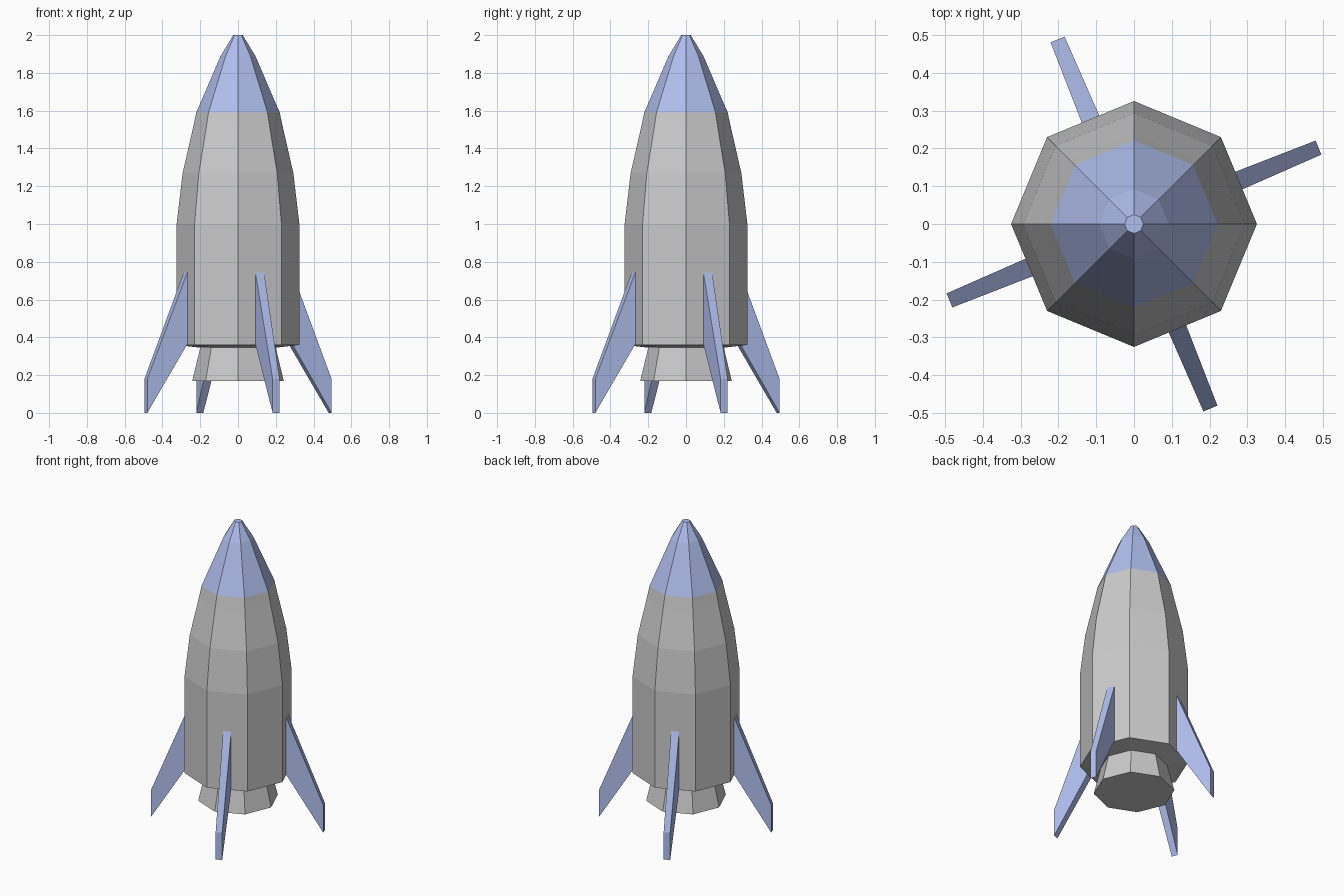
import bpy, bmesh
from math import cos, sin, pi

if "Cube" in bpy.data.objects:
    bpy.data.objects.remove(bpy.data.objects["Cube"])

SIDES = 8


def material(name, color):
    m = bpy.data.materials.new(name)
    m.diffuse_color = (*color, 1)
    m.use_nodes = True
    m.node_tree.nodes["Principled BSDF"].inputs["Base Color"].default_value = m.diffuse_color
    return m


def finish(bm, name, mat=None):
    me = bpy.data.meshes.new(name)
    bm.normal_update()
    bm.to_mesh(me)
    bm.free()
    ob = bpy.data.objects.new(name, me)
    bpy.context.collection.objects.link(ob)
    if mat:
        me.materials.append(mat)
    return ob


def lathe(name, profile, mat=None, cap_bottom=False, cap_top=False):
    """Eight-sided shell from (radius, z) points, listed bottom to top."""
    bm = bmesh.new()
    rings = [[bm.verts.new((r * cos(2 * pi * i / SIDES), r * sin(2 * pi * i / SIDES), z))
              for i in range(SIDES)] for r, z in profile]
    for a, b in zip(rings, rings[1:]):
        for i in range(SIDES):
            j = (i + 1) % SIDES
            bm.faces.new((a[i], a[j], b[j], b[i]))
    if cap_bottom:
        bm.faces.new(rings[0][::-1])
    if cap_top:
        bm.faces.new(rings[-1])
    return finish(bm, name, mat)


def fin(name, angle, mat):
    """Swept fin, slightly thinner at its tip; points are (radius, z, half thickness)."""
    outline = [(0.30, 0.365, 0.025), (0.528, 0.0, 0.02),
               (0.528, 0.18, 0.02), (0.30, 0.745, 0.025)]
    bm = bmesh.new()
    near = [bm.verts.new((r, -t, z)) for r, z, t in outline]
    far = [bm.verts.new((r, t, z)) for r, z, t in outline]
    bm.faces.new(near)
    bm.faces.new(far[::-1])
    for i in range(4):
        j = (i + 1) % 4
        bm.faces.new((near[j], near[i], far[i], far[j]))
    bmesh.ops.recalc_face_normals(bm, faces=bm.faces)
    # Turn to its place around the hull
    for v in bm.verts:
        x, y, z = v.co
        v.co = (x * cos(angle) - y * sin(angle), x * sin(angle) + y * cos(angle), z)
    return finish(bm, name, mat)


blue = material("blue", (0.44, 0.52, 0.86))
dark_grey = material("dark_grey", (0.6, 0.6, 0.6))

# Exhaust nozzle
lathe("nozzle", [(0.242, 0.17), (0.20, 0.345)], dark_grey, cap_bottom=True)

# Hull, with its shallow underside
lathe("hull", [(0.20, 0.345), (0.325, 0.36), (0.325, 1.0), (0.293, 1.27), (0.238, 1.51)])

# Collar and nose cone
lathe("collar", [(0.238, 1.51), (0.221, 1.59)], dark_grey)
lathe("nose_cone", [(0.221, 1.59), (0.092, 1.89), (0.025, 2.0)], blue, cap_top=True)

# Four fins centred on hull faces
for k in range(4):
    fin(f"fin_{k + 1}", pi / 8 + k * pi / 2, blue)
